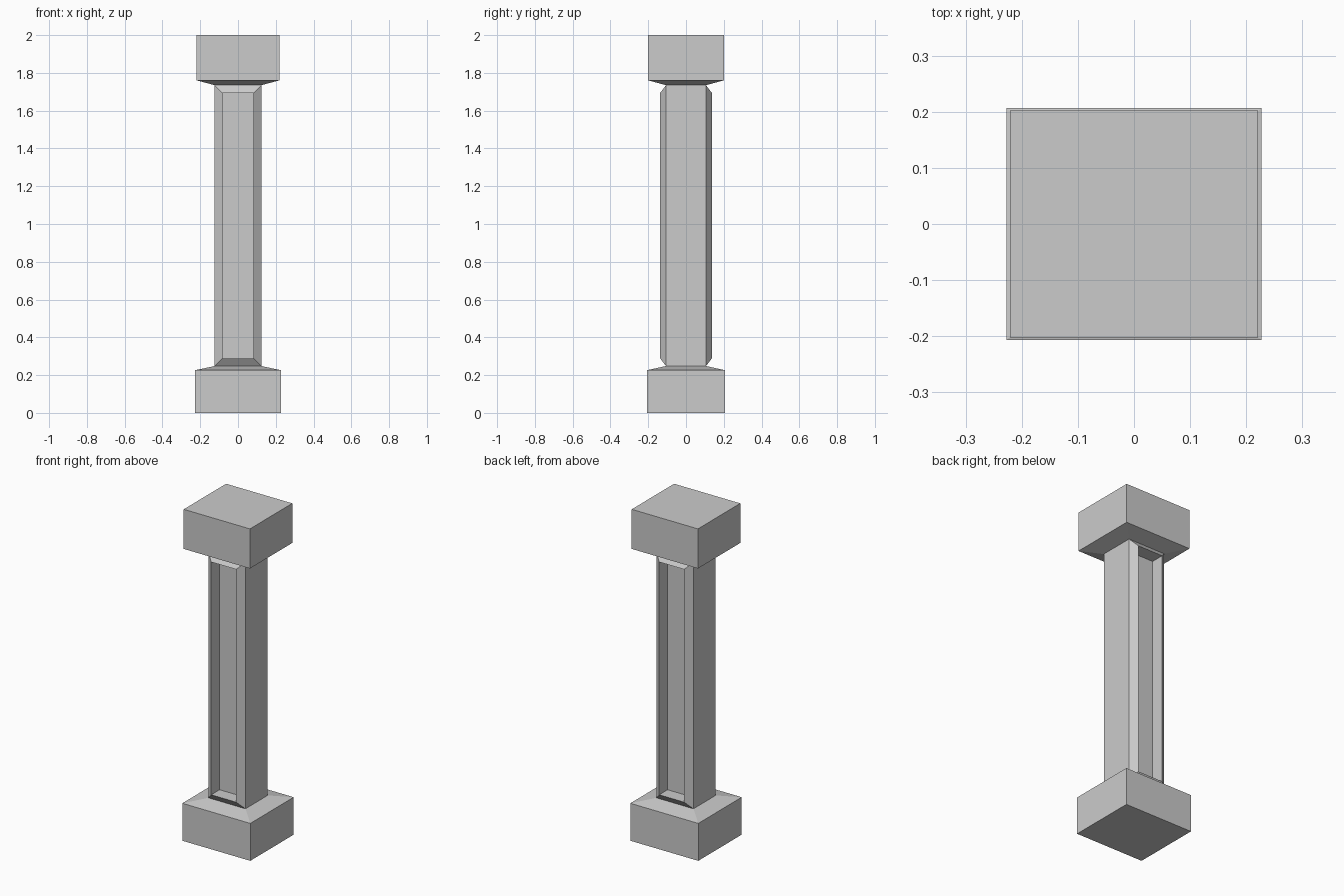
import bpy, bmesh
from mathutils import Vector

if "Cube" in bpy.data.objects:
    bpy.data.objects.remove(bpy.data.objects["Cube"])


def loft(sections, cap_bottom=False, cap_top=False):
    """Stack rectangular sections (half x, half y, z) into one skin."""
    bm = bmesh.new()
    rings = [[bm.verts.new((sx * hx, sy * hy, z))
              for sx, sy in ((-1, -1), (1, -1), (1, 1), (-1, 1))]
             for hx, hy, z in sections]
    for a, b in zip(rings, rings[1:]):
        for i in range(4):
            j = (i + 1) % 4
            bm.faces.new((a[i], a[j], b[j], b[i]))
    if cap_bottom:
        bm.faces.new(rings[0][::-1])
    if cap_top:
        bm.faces.new(rings[-1])
    bm.normal_update()
    return bm


def finish(bm, name):
    mesh = bpy.data.meshes.new(name)
    bm.to_mesh(mesh)
    bm.free()
    obj = bpy.data.objects.new(name, mesh)
    bpy.context.collection.objects.link(obj)
    return obj


SX, SY = 0.124, 0.106      # shaft half width and depth
Z0, Z1 = 0.248, 1.735      # shaft bottom and top

# Plinth and capital, each sloping in to the shaft
finish(loft([(0.227, 0.207, 0), (0.227, 0.207, 0.226), (SX, SY, Z0)],
            cap_bottom=True), "plinth")
finish(loft([(SX, SY, Z1), (0.221, 0.202, 1.761), (0.221, 0.202, 2.0)],
            cap_top=True), "capital")

# Shaft: front and back flare out to a sharp rim around a deep recess
bm = loft([(SX, SY, Z0), (SX, SY, Z1)])
panels = [f for f in bm.faces if abs(f.normal.y) > 0.9]
bmesh.ops.inset_individual(bm, faces=panels, thickness=0.041, depth=0.031,
                           use_even_offset=True)
bm.normal_update()
for panel in panels:
    inward = Vector((0, -0.08 if panel.normal.y > 0 else 0.08, 0))
    floor = bmesh.ops.extrude_discrete_faces(bm, faces=[panel])["faces"][0]
    bmesh.ops.translate(bm, verts=floor.verts[:], vec=inward)
bm.normal_update()
finish(bm, "shaft")
